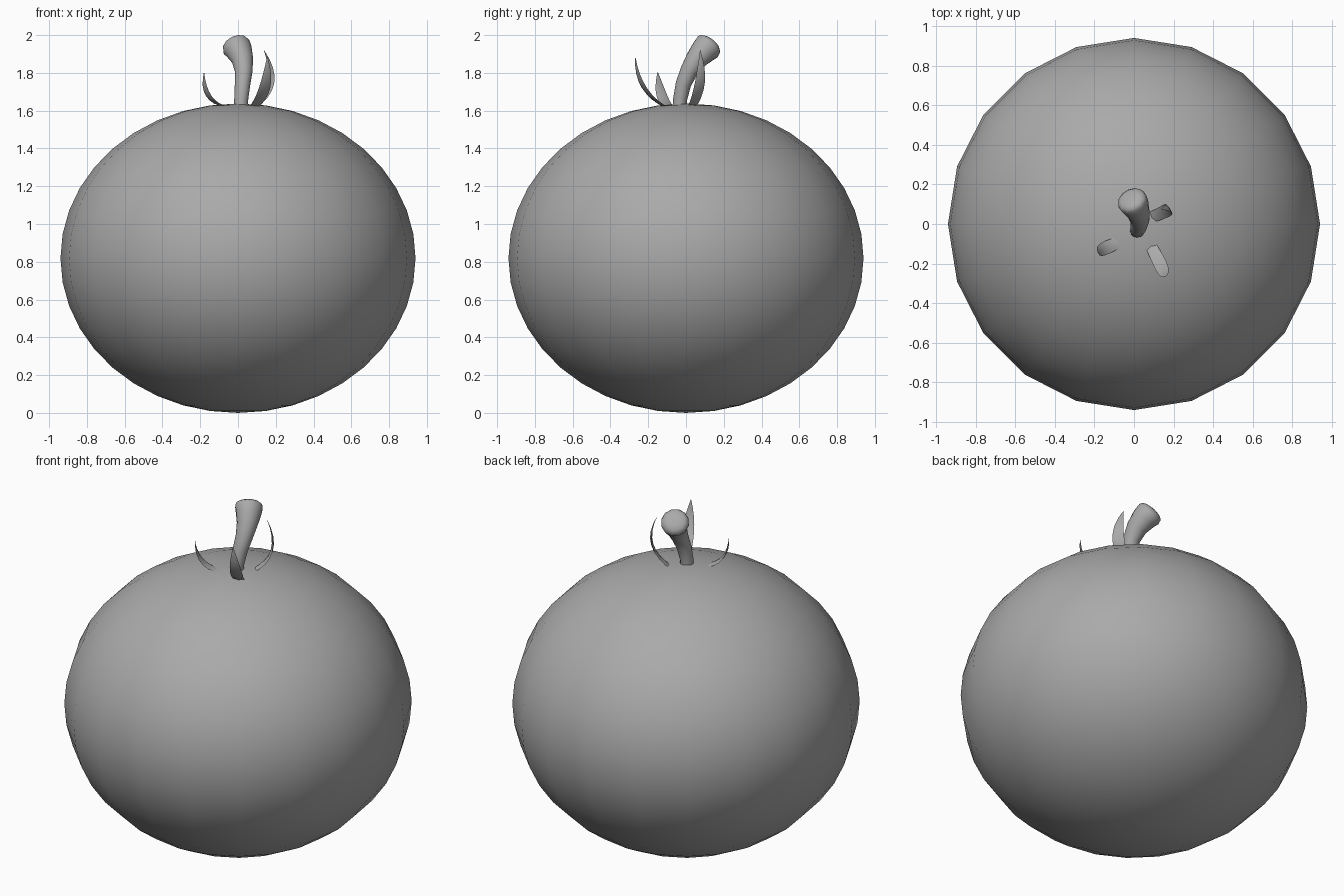
import bpy, bmesh, math
from mathutils import Vector

if "Cube" in bpy.data.objects:
    bpy.data.objects.remove(bpy.data.objects["Cube"])

grey = bpy.data.materials.new("mid grey")
grey.diffuse_color = (0.4, 0.4, 0.4, 1)
grey.use_nodes = True
grey.node_tree.nodes["Principled BSDF"].inputs["Base Color"].default_value = grey.diffuse_color


def finish(bm, name, angle):
    """Turn a bmesh into a smooth shaded, coloured object."""
    bmesh.ops.recalc_face_normals(bm, faces=bm.faces)
    mesh = bpy.data.meshes.new(name)
    bm.to_mesh(mesh)
    bm.free()
    mesh.materials.append(grey)
    obj = bpy.data.objects.new(name, mesh)
    bpy.context.collection.objects.link(obj)
    bpy.ops.object.select_all(action='DESELECT')
    obj.select_set(True)
    bpy.context.view_layer.objects.active = obj
    bpy.ops.object.shade_smooth_by_angle(angle=math.radians(angle))
    return obj


def loft(rings, name, angle):
    """Skin a list of equal rings and close both ends."""
    bm = bmesh.new()
    loops = [[bm.verts.new(p) for p in ring] for ring in rings]
    n = len(loops[0])
    for a, b in zip(loops, loops[1:]):
        for i in range(n):
            j = (i + 1) % n
            bm.faces.new((a[i], a[j], b[j], b[i]))
    bm.faces.new(loops[0])
    bm.faces.new(loops[-1])
    return finish(bm, name, angle)


# Round fruit body, slightly flattened
bm = bmesh.new()
bmesh.ops.create_uvsphere(bm, u_segments=20, v_segments=20, radius=1)
for v in bm.verts:
    v.co = (v.co.x * 0.94, v.co.y * 0.94, v.co.z * 0.819 + 0.819)
finish(bm, "fruit_body", 60)

# Stem: bent, flaring upwards, with a domed end (x, y, z, radius)
stem = [(0.015, -0.035, 1.58, 0.036), (0.017, -0.031, 1.66, 0.037),
        (0.024, -0.014, 1.74, 0.041), (0.030, 0.016, 1.81, 0.047),
        (0.024, 0.052, 1.868, 0.057), (0.006, 0.092, 1.915, 0.071),
        (-0.008, 0.115, 1.938, 0.077), (-0.014, 0.126, 1.950, 0.071),
        (-0.018, 0.133, 1.958, 0.055), (-0.020, 0.136, 1.962, 0.028)]
centres = [Vector(p[:3]) for p in stem]
rings = []
for i, c in enumerate(centres):
    d = (centres[min(i + 1, len(stem) - 1)] - centres[max(i - 1, 0)]).normalized()
    side = Vector((0, 1, 0)).cross(d).normalized()
    up = d.cross(side)
    r = stem[i][3]
    rings.append([c + r * (math.cos(k * math.pi / 6) * side + math.sin(k * math.pi / 6) * up)
                  for k in range(12)])
loft(rings, "stem", 60)


# Sepals: thin pointed leaves swept along a curve that bends outwards then up
def sepal(name, base, bend, tip, width, steps=9):
    base, bend, tip = Vector(base), Vector(bend), Vector(tip)
    flat = tip - base
    flat.z = 0
    side = flat.normalized().cross(Vector((0, 0, 1)))
    rings = []
    for i in range(steps):
        t = i / (steps - 1)
        c = base * (1 - t) ** 2 + bend * 2 * t * (1 - t) + tip * t * t
        d = ((bend - base) * (1 - t) + (tip - bend) * t).normalized()
        out = side.cross(d).normalized()
        w = width * max(0.04, (0.75 + 0.9 * t) * (1 - t ** 2.2)) / 2
        h = w * 0.2
        rings.append([c + side * w, c + out * h, c - side * w, c - out * h])
    loft(rings, name, 80)


sepal("sepal_left", (-0.055, -0.085, 1.62), (-0.19, -0.135, 1.64), (-0.18, -0.15, 1.805), 0.07)
sepal("sepal_front", (0.075, -0.09, 1.61), (0.165, -0.26, 1.69), (0.155, -0.268, 1.885), 0.07)
sepal("sepal_right", (0.07, 0.025, 1.61), (0.24, 0.095, 1.72), (0.138, 0.075, 1.92), 0.07)
